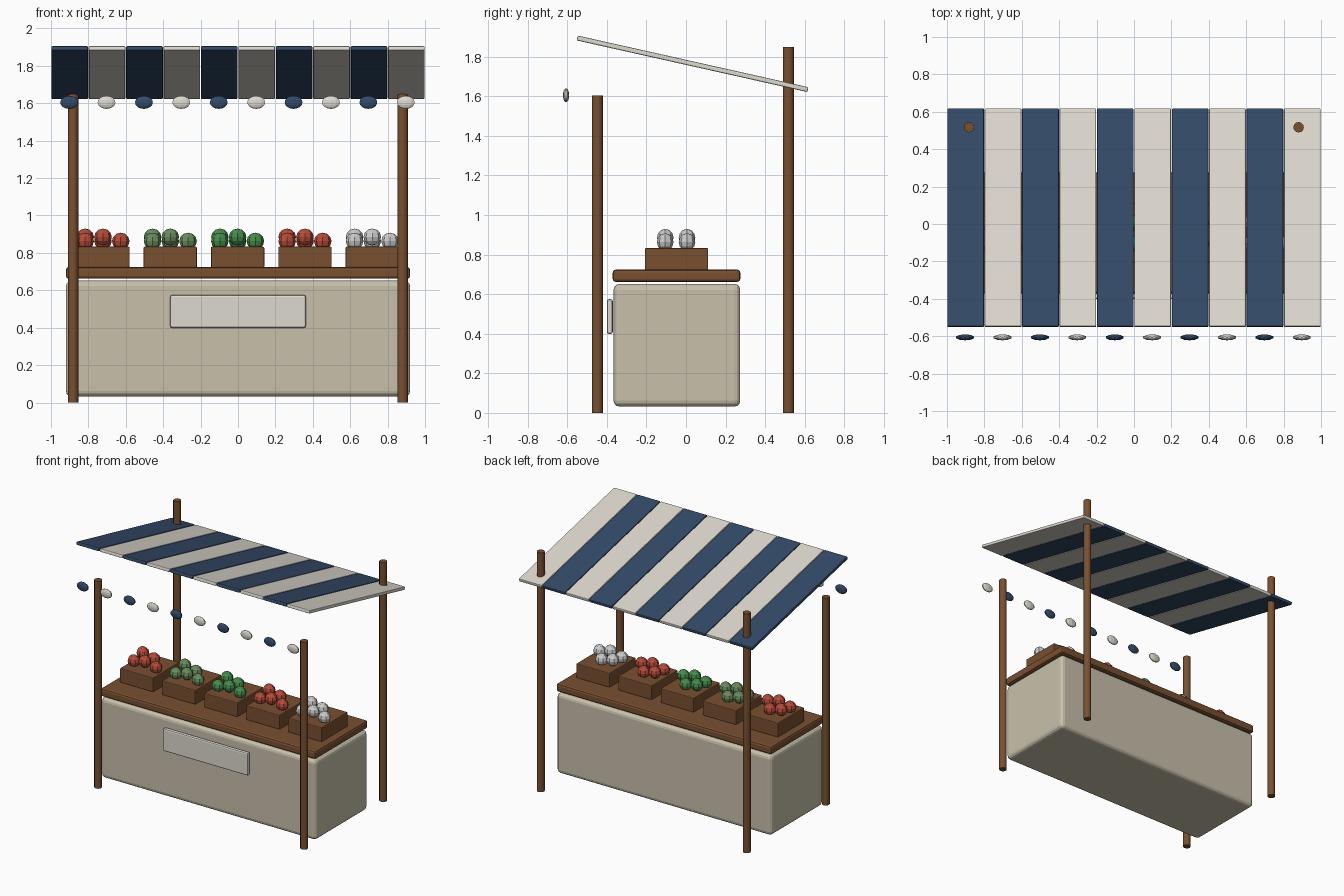
import bpy
import math

if "Cube" in bpy.data.objects:
    bpy.data.objects.remove(bpy.data.objects["Cube"])


def material(name, rgb):
    m = bpy.data.materials.new(name)
    m.diffuse_color = (*rgb, 1)
    m.use_nodes = True
    m.node_tree.nodes["Principled BSDF"].inputs["Base Color"].default_value = m.diffuse_color
    return m


WOOD = material("wood", (0.19, 0.08, 0.03))
BLUE = material("blue_cloth", (0.034, 0.069, 0.14))
CREAM = material("cream_cloth", (0.73, 0.70, 0.63))
BEIGE = material("beige_panel", (0.58, 0.53, 0.41))
RED = material("red_produce", (0.46, 0.07, 0.04))
SAGE = material("sage_produce", (0.14, 0.26, 0.11))
GREEN = material("green_produce", (0.06, 0.26, 0.07))
WHITE = material("white_produce", (0.75, 0.75, 0.72))


def finish(name, mat):
    ob = bpy.context.object
    ob.name = name
    ob.data.materials.append(mat)
    return ob


def box(name, centre, size, mat, bevel=0.005, segments=2, tilt=0):
    bpy.ops.mesh.primitive_cube_add(size=1, location=centre)
    ob = finish(name, mat)
    ob.scale = size
    bpy.ops.object.transform_apply(location=False, rotation=False, scale=True)
    ob.rotation_euler.x = tilt
    mod = ob.modifiers.new("soft_edges", 'BEVEL')
    mod.width = bevel
    mod.segments = segments
    return ob


def ball(name, centre, radii, mat, segments, rings):
    bpy.ops.mesh.primitive_uv_sphere_add(segments=segments, ring_count=rings,
                                         radius=1, location=centre)
    ob = finish(name, mat)
    ob.scale = radii
    bpy.ops.object.transform_apply(location=False, rotation=False, scale=True)
    return ob


def post(name, x, y, height):
    bpy.ops.mesh.primitive_cylinder_add(vertices=12, radius=0.028, depth=height,
                                        location=(x, y, height / 2))
    ob = finish(name, WOOD)
    bpy.ops.object.shade_smooth_by_angle(angle=math.radians(40))
    return ob


# Stall body, counter top and blank sign board
box("stall_body", (0, -0.046, 0.342), (1.84, 0.64, 0.62), BEIGE, 0.03, 3)
box("counter_top", (0, -0.048, 0.693), (1.84, 0.645, 0.062), WOOD, 0.015, 2)
box("sign_board", (0, -0.385, 0.487), (0.725, 0.03, 0.175), CREAM, 0.01, 2)

# Posts: shorter at the front, taller through the awning at the back
for side, x in (("left", -0.882), ("right", 0.88)):
    post("front_post_" + side, x, -0.448, 1.603)
    post("back_post_" + side, x, 0.517, 1.85)

# Striped sloping awning and hanging scallops
for i in range(10):
    x = -0.9 + 0.2 * i
    mat = CREAM if i % 2 else BLUE
    box(f"awning_stripe_{i}", (x, 0.033, 1.764), (0.196, 1.195, 0.025), mat,
        0.006, 2, tilt=-0.22)
    ball(f"awning_scallop_{i}", (x - 0.003, -0.606, 1.605),
         (0.05, 0.016, 0.035), mat, 10, 8)

# Crates, each with three items in front and two behind
for c, mat in enumerate((RED, SAGE, GREEN, RED, WHITE)):
    cx = -0.722 + 0.36 * c
    box(f"crate_{c}", (cx, -0.048, 0.777), (0.285, 0.32, 0.112), WOOD, 0.006, 2)
    for i in range(5):
        x = cx + (i % 3 - 1) * 0.095
        y = -0.105 + (i // 3) * 0.11
        z = 0.863 + (i % 2) * 0.022
        ball(f"produce_{c}_{i}", (x, y, z), (0.047, 0.042, 0.045), mat, 8, 6)
